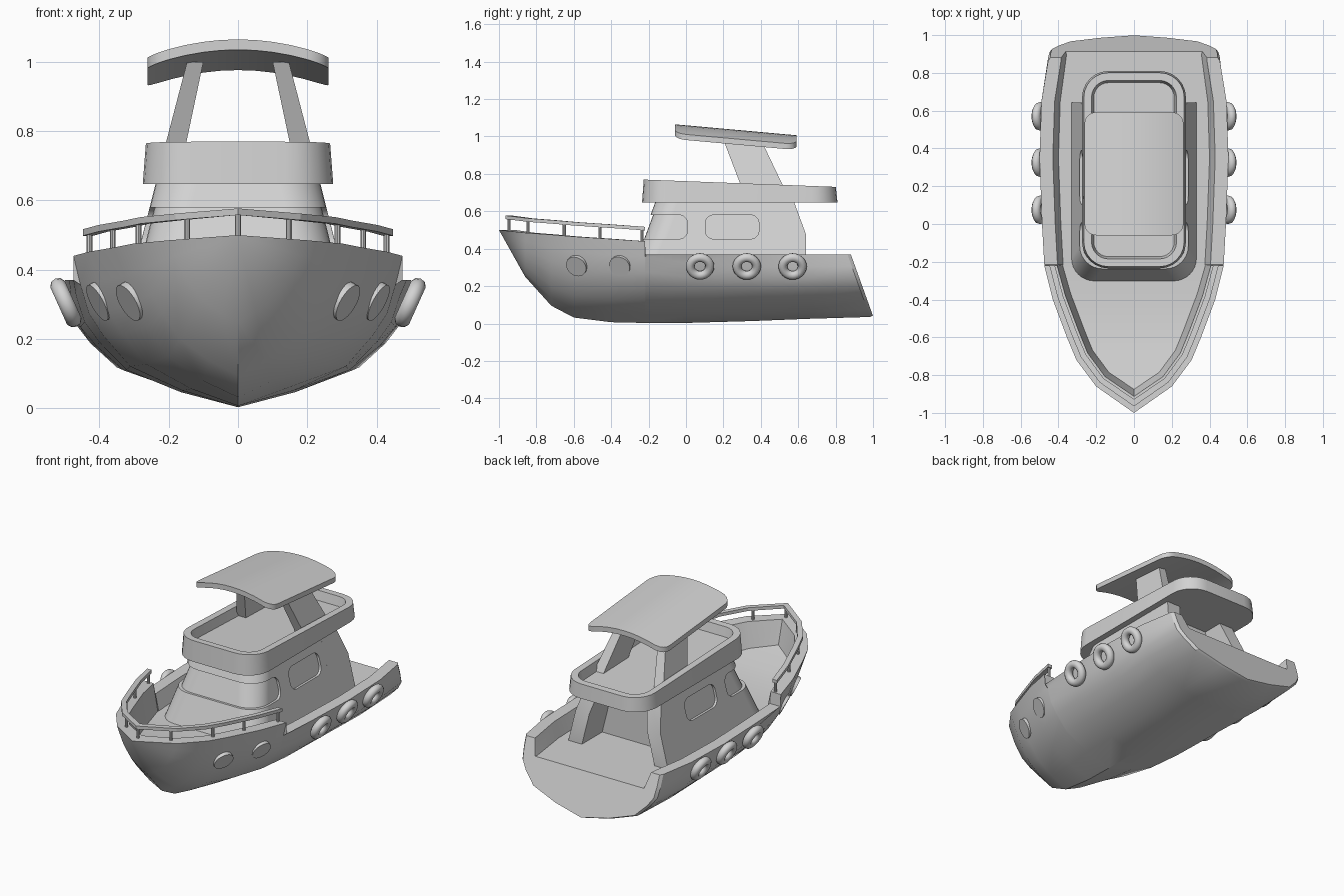
import bpy, bmesh, math
from mathutils import Vector

old = bpy.data.objects.get("Cube")
if old:
    bpy.data.objects.remove(old)

shade = (0.65, 0.65, 0.65, 1)
grey = bpy.data.materials.new("light_grey")
grey.use_nodes = True
grey.diffuse_color = shade
grey.node_tree.nodes["Principled BSDF"].inputs["Base Color"].default_value = shade


def finish(name, bm, angle=30):
    bmesh.ops.remove_doubles(bm, verts=bm.verts, dist=0.0002)
    bmesh.ops.recalc_face_normals(bm, faces=bm.faces)
    mesh = bpy.data.meshes.new(name)
    bm.to_mesh(mesh)
    bm.free()
    mesh.materials.append(grey)
    ob = bpy.data.objects.new(name, mesh)
    bpy.context.collection.objects.link(ob)
    smooth(ob, angle)
    return ob


def smooth(ob, angle=30):
    bpy.ops.object.select_all(action="DESELECT")
    ob.select_set(True)
    bpy.context.view_layer.objects.active = ob
    bpy.ops.object.shade_smooth_by_angle(angle=math.radians(angle))


def loft(name, rings, caps=(True, True), angle=30):
    bm = bmesh.new()
    rows = [[bm.verts.new(p) for p in ring] for ring in rings]
    n = len(rows[0])
    for a, b in zip(rows, rows[1:]):
        for i in range(n):
            j = (i + 1) % n
            bm.faces.new((a[i], a[j], b[j], b[i]))
    for row, cap in zip((rows[0], rows[-1]), caps):
        if cap:
            bm.faces.new(row)
    return finish(name, bm, angle)


def rounded(x0, x1, y0, y1, r, n=6):
    pts = []
    corners = ((x1 - r, y1 - r), (x0 + r, y1 - r), (x0 + r, y0 + r), (x1 - r, y0 + r))
    for k, (cx, cy) in enumerate(corners):
        for i in range(n + 1):
            a = math.pi / 2 * (k + i / n)
            pts.append((cx + r * math.cos(a), cy + r * math.sin(a)))
    return pts


def lerp(a, b, t):
    return a + (b - a) * t


# Hull stations: y, half width, sheer height, keel height (last two form the stern bevel)
stations = [(-1, 0, .5, .5), (-.86, .2, .485, .25), (-.72, .305, .475, .095),
            (-.6, .355, .465, .032), (-.4, .43, .452, .007), (-.22, .475, .44, .003),
            (-.215, .475, .44, .003), (0, .487, .4, .003), (.35, .5, .37, .013),
            (.65, .49, .37, .025), (.862, .455, .37, .035), (.88, .442, .37, .043)]
section = [(0, 0), (.34, .11), (.66, .27), (.82, .47), (.91, .62), (.96, .81), (1, 1)]


def inset(i, off):
    """Plan position of the hull edge at a station, moved inwards."""
    y, w = stations[i][:2]
    if i == 0:
        return 0, y + 1.25 * off
    a, b = stations[i - 1], stations[min(i + 1, len(stations) - 1)]
    t = Vector((b[1] - a[1], b[0] - a[0])).normalized()
    return w - off * t.y, y + (off * t.x if y < -.3 else 0)


def sheer(i):
    return stations[i][2] if i < 6 else .37


def rake(y, z):
    return y + .12 - (z - .04) * .36 if y > .8 else y


rings = []
for i, (y, w, s, k) in enumerate(stations):
    # Sharper sections towards the bow, fuller ones at the stern
    vee = .35 * min(max((-y - .2) / .6, 0), 1) - .25 * min(max((y - .4) / .45, 0), 1)
    half = []
    for f, g in section:
        z = min(lerp(k, s, g), sheer(i))
        half.append((w * lerp(f, g, vee), rake(y, z), z))
    rx, ry = inset(i, .07)
    dx, dy = inset(i, .1)
    dz = .28 + .08 * min(max((-y - .5) / .5, 0), 1)
    half += [(rx, rake(ry, sheer(i)), sheer(i)), (dx, rake(dy, dz), dz)]
    rings.append(half + [(-x, yy, z) for x, yy, z in reversed(half[1:])])
loft("hull", rings, (False, True), 28)

# Bow rail and its posts
path = []
for i in list(range(5, -1, -1)) + [-j for j in range(1, 6)]:
    side = -1 if i < 0 else 1
    (ox, oy), (ix, iy) = inset(abs(i), .028), inset(abs(i), .058)
    z = sheer(abs(i)) + .058
    path.append([(side * ox, oy, z), (side * ox, oy, z + .019),
                 (side * ix, iy, z + .019), (side * ix, iy, z)])
loft("bow_rail", path, angle=15)


def rail_point(y):
    pts = [(*inset(i, .043), sheer(i)) for i in range(6)]
    for a, b in zip(pts, pts[1:]):
        if a[1] <= y <= b[1]:
            return Vector(a).lerp(Vector(b), (y - a[1]) / (b[1] - a[1]))
    return Vector(pts[0])


for y in (-1, -.845, -.65, -.46, -.235):
    p = rail_point(y)
    for side in ((1, -1) if p.x > 0.01 else (1,)):
        bpy.ops.mesh.primitive_cylinder_add(vertices=10, radius=.009, depth=.08,
                                            location=(side * p.x, p.y, p.z + .03))
        post = bpy.context.object
        post.name = "rail_post"
        post.data.materials.append(grey)
        smooth(post)

# Portholes and tyre fenders on both sides
for side in (1, -1):
    for x, y, nx, ny in ((.302, -.58, .86, -.42), (.39, -.35, .93, -.34)):
        aim = Vector((side * nx, ny, -.5)).normalized()
        bpy.ops.mesh.primitive_cylinder_add(vertices=24, radius=.058, depth=.04,
                                            location=(side * x, y, .313))
        ob = bpy.context.object
        ob.name = "porthole"
        ob.rotation_euler = aim.to_track_quat("Z", "Y").to_euler()
        ob.data.materials.append(grey)
        smooth(ob)
    for y in (.075, .325, .57):
        aim = Vector((side, 0, -.45))
        bpy.ops.mesh.primitive_torus_add(major_segments=24, minor_segments=10, major_radius=.052,
                                         minor_radius=.024, location=(side * .497, y, .305))
        ob = bpy.context.object
        ob.name = "tyre_fender"
        ob.rotation_euler = aim.to_track_quat("Z", "Y").to_euler()
        ob.data.materials.append(grey)
        smooth(ob, 60)


# Cabin: outer shell with window openings over a slightly smaller core
def cabin_ring(z, gap):
    t = (z - .27) / .39
    w, front, r = lerp(.333, .235, t) - gap, lerp(-.305, -.16, t) + gap, .12
    arc = [(w - r + r * math.sin(a), front + r - r * math.cos(a))
           for a in (math.pi / 2 * i / 8 for i in range(9))]
    half = arc + [(w, .45 - gap)]
    return [(x, y, z) for x, y in half] + [(-x, y, z) for x, y in reversed(half)]


shell = loft("cabin", [cabin_ring(.27, 0), cabin_ring(.66, 0)])
panes = loft("window_panes", [cabin_ring(.27, .014), cabin_ring(.655, .014)])
for y0, y1 in ((-.5, .008), (.103, .39)):
    outline = rounded(y0, y1, .452, .58, .045)
    cutter = loft("window_cutter", [[(x, y, z) for y, z in outline] for x in (-.6, .6)])
    cutter.hide_render = True
    mod = shell.modifiers.new("window", "BOOLEAN")
    mod.operation, mod.solver, mod.object = "DIFFERENCE", "EXACT", cutter
    bpy.ops.object.select_all(action="DESELECT")
    bpy.context.view_layer.objects.active = shell
    bpy.ops.object.modifier_apply(modifier=mod.name)
    bpy.data.objects.remove(cutter)
smooth(shell)
for ob in (shell, panes):
    weighted = ob.modifiers.new("even_shading", "WEIGHTED_NORMAL")
    weighted.keep_sharp = True
    weighted.weight = 100

# Wing walls behind the cabin
wing = [(.44, .27), (.642, .27), (.642, .475), (.574, .66), (.44, .66)]
for side in (1, -1):
    outer = [(side * (.333 - .251 * (z - .27)), y, z) for y, z in wing]
    inner = [(x - side * .09, y, z) for x, y, z in outer]
    loft("wing_wall", [outer, inner])


# Upper deck tray
def tray_ring(gap, height):
    pts = rounded(gap - .275, .275 - gap, gap - .235, .81 - gap, .14 - gap)
    return [(x, y, .648 if height is None else .77 - .04 * (y + .24) / 1.05 - height)
            for x, y in pts]


loft("upper_deck", [tray_ring(0, None), tray_ring(.009, 0), tray_ring(.05, 0), tray_ring(.062, .055)])

# Canopy legs
for side in (1, -1):
    quads = []
    for z, x0, x1, y0, y1 in ((.66, .172, .236, .323, .555), (1.0, .1, .147, .193, .393)):
        quads.append([(side * x0, y0, z), (side * x1, y0, z),
                      (side * x1, y1, z), (side * x0, y1, z)])
    loft("canopy_leg", quads)

# Arched canopy with rounded corners
half = [0, .05, .1, .15, .19, .212, .235, .25, .259, .262]
columns = []
for x in [-v for v in reversed(half[1:])] + half:
    d = max(abs(x) - .202, 0)
    cut = .06 - math.sqrt(max(.06 ** 2 - d * d, 0))
    y0, y1 = cut - .06, .592 - cut
    top = [(x, y, 1.065 - .09 * (y + .06) - .048 * (x / .26) ** 2) for y in (y0, y1)]
    columns.append(top + [(px, y, z - .03) for px, y, z in reversed(top)])
loft("canopy", columns)
